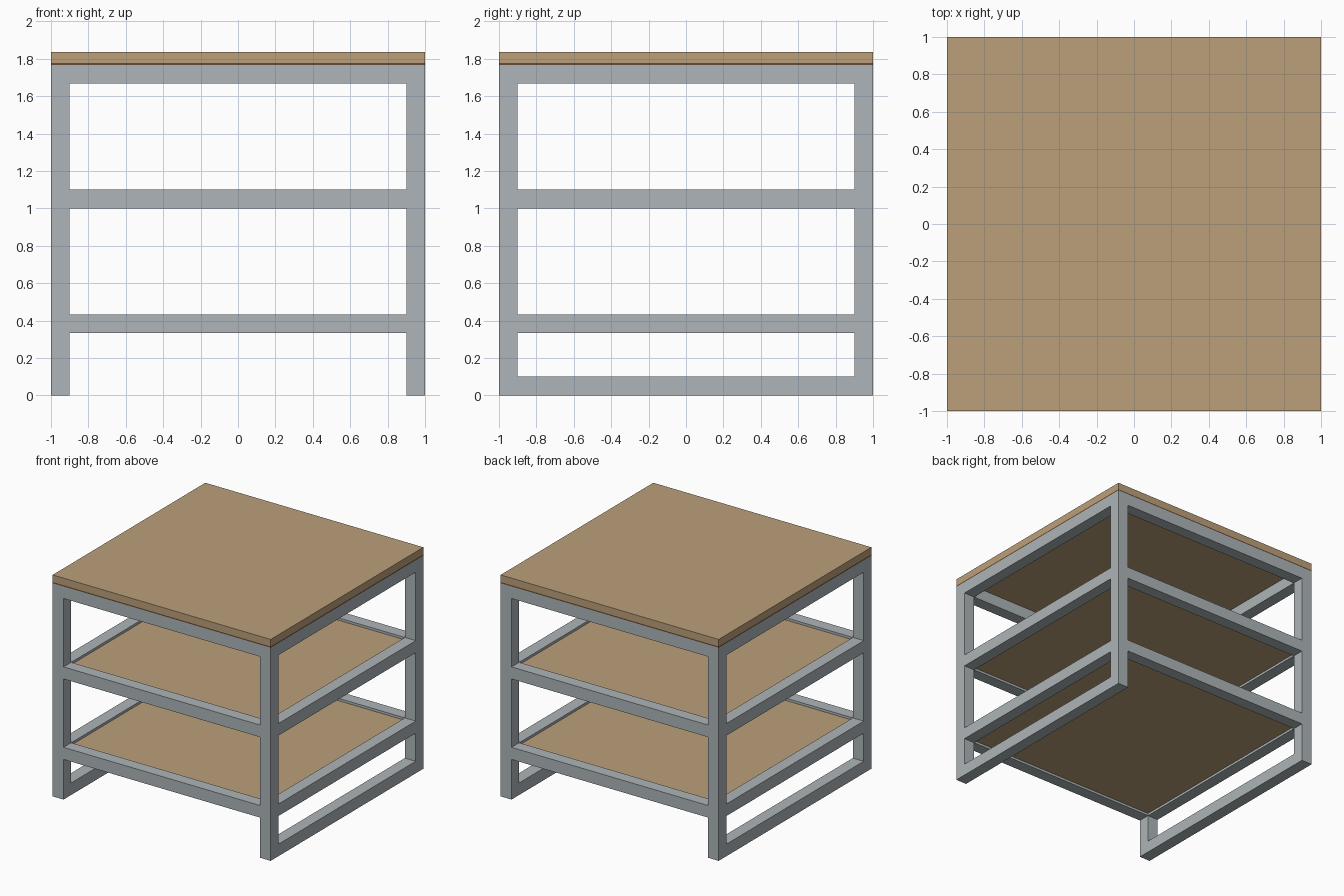
import bpy, bmesh

if "Cube" in bpy.data.objects:
    bpy.data.objects.remove(bpy.data.objects["Cube"])

def mat(name, rgb):
    m = bpy.data.materials.new(name)
    m.diffuse_color = (*rgb, 1)
    m.use_nodes = True
    m.node_tree.nodes["Principled BSDF"].inputs["Base Color"].default_value = m.diffuse_color
    return m

steel = mat("grey steel", (0.42, 0.46, 0.48))
wood = mat("tan wood", (0.50, 0.35, 0.195))
dark = mat("dark wood edge", (0.13, 0.075, 0.035))

def box(name, lo, hi, m):
    bm = bmesh.new()
    bmesh.ops.create_cube(bm, size=1)
    for v in bm.verts:
        v.co = [(a + b) / 2 + c * (b - a) for a, b, c in zip(lo, hi, v.co)]
    me = bpy.data.meshes.new(name)
    bm.to_mesh(me)
    bm.free()
    me.materials.append(m)
    o = bpy.data.objects.new(name, me)
    bpy.context.collection.objects.link(o)
    return o

T, H = 0.1, 1.767          # tube width, frame height
I = 1 - T                  # inner half width
levels = {"lower": 0.333, "middle": 1.0, "upper": H - T}

# Corner legs
for xn, x in (("left", -1), ("right", I)):
    for yn, y in (("front", -1), ("back", I)):
        box(f"{yn}_{xn}_leg", (x, y, 0), (x + T, y + T, H), steel)
    # Floor runner and side rails
    box(f"{xn}_floor_runner", (x, -I, 0), (x + T, I, T), steel)
    for n, z in levels.items():
        box(f"{n}_{xn}_rail", (x, -I, z), (x + T, I, z + T), steel)

# Front and back rails
for yn, y in (("front", -1), ("back", I)):
    for n, z in levels.items():
        box(f"{n}_{yn}_rail", (-I, y, z), (I, y + T, z + T), steel)

# Recessed shelves
for n in ("lower", "middle"):
    z = levels[n]
    box(f"{n}_shelf", (-I, -I, z + 0.02), (I, I, z + 0.08), wood)

# Table top with thin dark edge band beneath
box("table_top", (-1, -1, 1.777), (1, 1, 1.836), wood)
box("top_edge_band", (-1, -1, H), (1, 1, 1.777), dark)
box("top_underside", (-I, -I, H - 0.003), (I, I, H + 0.002), wood)
